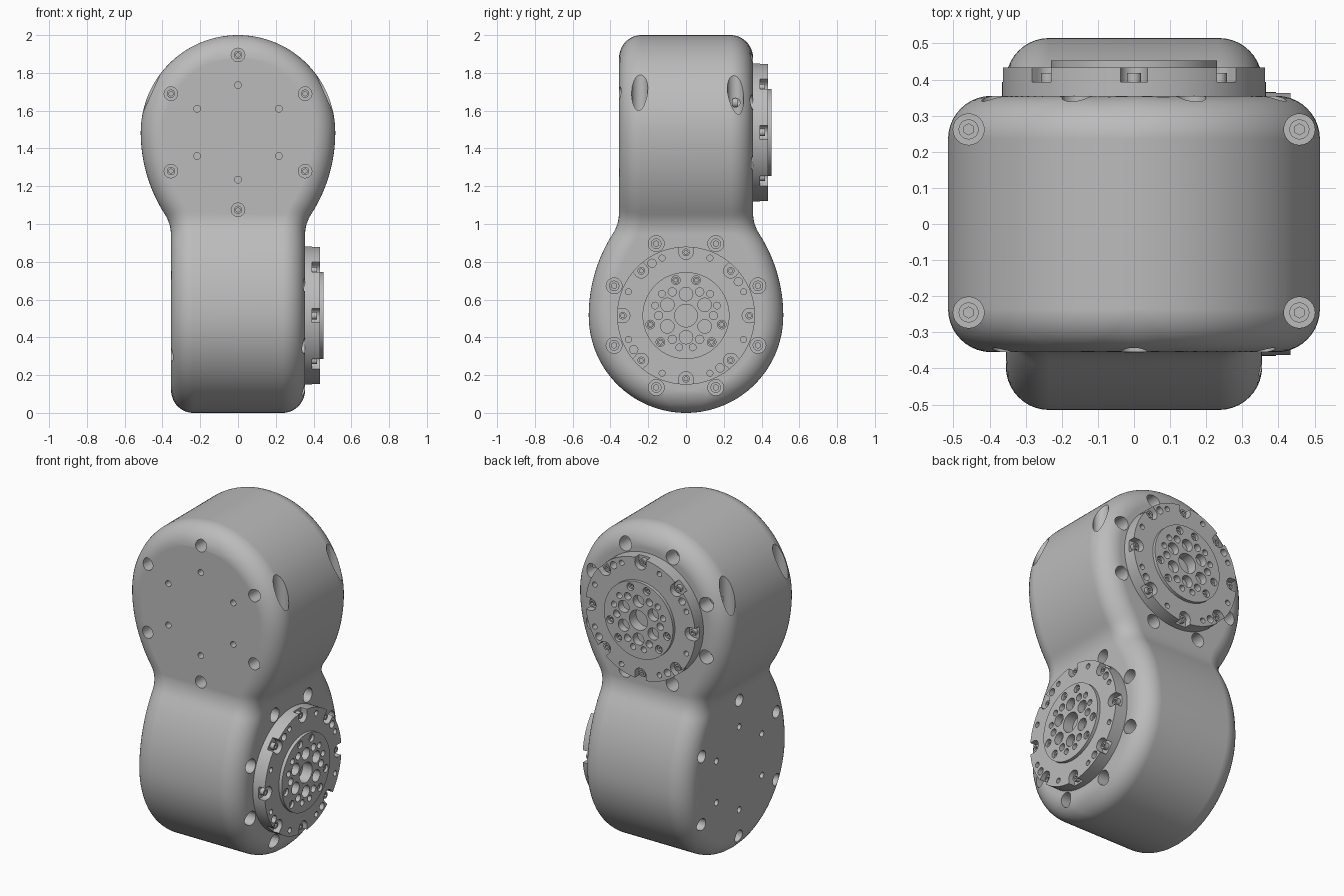
import bpy, bmesh
from math import sin, cos, acos, sqrt, pi, radians
from mathutils import Matrix, Vector

cube = bpy.data.objects.get("Cube")
if cube:
    bpy.data.objects.remove(cube, do_unlink=True)

grey = bpy.data.materials.new("satin_grey")
grey.use_nodes = True
COLOUR = (0.5, 0.5, 0.5, 1)
grey.diffuse_color = COLOUR
grey.node_tree.nodes["Principled BSDF"].inputs["Base Color"].default_value = COLOUR

R, H, F = 0.515, 0.355, 0.12      # joint radius, half depth, edge fillet
LOW, HIGH = R, 2 - R              # joint centre heights
FLANK, NECK = 0.8, 0.2            # convex flank and concave neck radii
NECK_U = sqrt((FLANK + NECK) ** 2 - (H + NECK - R + FLANK) ** 2)

# Joint frames: local z points out of the output side
JOINTS = {
    "lower": Matrix(((0, 0, 1, 0), (1, 0, 0, 0), (0, 1, 0, LOW), (0, 0, 0, 1))),
    "upper": Matrix(((-1, 0, 0, 0), (0, 0, 1, 0), (0, 1, 0, HIGH), (0, 0, 0, 1))),
}


def finish(bm, name):
    bmesh.ops.recalc_face_normals(bm, faces=bm.faces[:])
    mesh = bpy.data.meshes.new(name)
    bm.to_mesh(mesh)
    bm.free()
    mesh.materials.append(grey)
    obj = bpy.data.objects.new(name, mesh)
    bpy.context.collection.objects.link(obj)
    return obj


def select(obj):
    bpy.ops.object.select_all(action='DESELECT')
    obj.select_set(True)
    bpy.context.view_layer.objects.active = obj


def cut(obj, bm):
    cutter = finish(bm, "cutter")
    cutter.hide_render = True
    mod = obj.modifiers.new("cut", 'BOOLEAN')
    mod.object, mod.operation, mod.solver = cutter, 'DIFFERENCE', 'EXACT'
    mod.use_self = True
    select(obj)
    bpy.ops.object.modifier_apply(modifier=mod.name)
    bpy.data.objects.remove(cutter, do_unlink=True)


def smooth(obj):
    select(obj)
    bpy.ops.object.shade_smooth_by_angle(angle=radians(30))
    mod = obj.modifiers.new("normals", 'WEIGHTED_NORMAL')
    mod.keep_sharp = True


def cyl(bm, frame, x, y, z0, z1, r, sides=20):
    place = frame @ Matrix.Translation((x, y, (z0 + z1) / 2))
    bmesh.ops.create_cone(bm, cap_ends=True, segments=sides, radius1=r,
                          radius2=r, depth=abs(z1 - z0), matrix=place)


def polar(radius, degrees):
    return [(radius * cos(radians(a)), radius * sin(radians(a))) for a in degrees]


def circle_of(radius, count, start=0):
    return polar(radius, [start + 360 * k / count for k in range(count)])


# Half width of the housing outline, u measured from joint centre to neck
def width(u, inset):
    r, flank, neck = R - inset, FLANK - inset, NECK + inset
    if u < 0:
        return sqrt(max(0, r * r - u * u))
    if u < NECK_U * flank / (FLANK + NECK):
        return R - FLANK + sqrt(flank * flank - u * u)
    if u < NECK_U:
        return H + NECK - sqrt(neck * neck - (u - NECK_U) ** 2)
    return H - inset


def span(a, b, n):
    return [a + (b - a) * k / n for k in range(n)]


# Housing: stacked rounded sections, wide one way above and the other below
def make_housing():
    edge = acos((R - F) / R)
    us = [-R * cos(a) for a in span(0, edge, 14) + span(edge, pi / 2, 20)]
    us += span(0, HIGH - 1, 28)
    heights = [HIGH - u for u in us] + [1] + [LOW + u for u in reversed(us)]
    steps = 10
    bm = bmesh.new()
    rings = []
    for z in heights:
        start, end = 0, pi / 2
        if 2 - z < F:
            end = acos(max(0, min(1, 1 - (2 - z) / F)))
        if z < F:
            start = pi / 2 - acos(max(0, min(1, 1 - z / F)))
        corner = []
        for k in range(steps + 1):
            t = start + (end - start) * k / steps
            corner.append((width(HIGH - z, F * (1 - cos(t))),
                           width(z - LOW, F * (1 - sin(t)))))
        back = corner[::-1]
        ring = corner + [(-x, y) for x, y in back]
        ring += [(-x, -y) for x, y in corner] + [(x, -y) for x, y in back]
        rings.append([bm.verts.new((x, y, z)) for x, y in ring])
    n = len(rings[0])
    for a, b in zip(rings, rings[1:]):
        for k in range(n):
            m = (k + 1) % n
            bm.faces.new((a[k], a[m], b[m], b[k]))
    bmesh.ops.remove_doubles(bm, verts=bm.verts[:], dist=0.0004)
    bmesh.ops.dissolve_degenerate(bm, dist=0.0001, edges=bm.edges[:])
    # Merge the flat faces
    bmesh.ops.recalc_face_normals(bm, faces=bm.faces[:])
    for axis, side in ((0, -1), (0, 1), (1, -1), (1, 1)):
        flat = [f for f in bm.faces
                if all(abs(v.co[axis] * side - H) < 1e-4 for v in f.verts)]
        bmesh.ops.dissolve_faces(bm, faces=flat)
    return finish(bm, "housing")


housing = make_housing()
pockets, screws, sockets = bmesh.new(), bmesh.new(), bmesh.new()


# Socket-head screw sitting on a pocket floor
def screw(frame, x, y, floor, r, height, up=1):
    top = floor + up * height
    cyl(screws, frame, x, y, floor - up * 0.01, top, r, 16)
    cyl(sockets, frame, x, y, top - up * 0.02, top + up * 0.01, r * 0.55, 6)


for frame in JOINTS.values():
    # Screws around the output side
    for x, y in circle_of(0.412, 8, 22.5):
        cyl(pockets, frame, x, y, H - 0.11, H + 0.1, 0.042)
        screw(frame, x, y, H - 0.11, 0.028, 0.03)
    # Screws and small holes on the closed side
    for x, y in circle_of(0.41, 6, 30):
        cyl(pockets, frame, x, y, -H - 0.1, -H + 0.11, 0.036)
        screw(frame, x, y, -H + 0.11, 0.022, 0.03, -1)
    for x, y in circle_of(0.25, 6, 30):
        cyl(pockets, frame, x, y, -H - 0.1, -H + 0.04, 0.018, 16)

# Vertical screws on the shoulders
for x in (-0.458, 0.458):
    for y in (-0.245, 0.262):
        cyl(pockets, Matrix(), x, y, 1.5, 2.1, 0.043, 24)
        screw(Matrix(), x, y, 1.5, 0.028, 0.04)

cut(housing, pockets)
smooth(housing)

for name, frame in JOINTS.items():
    # Fixed outer flange with notches and holes
    bm = bmesh.new()
    cyl(bm, frame, 0, 0, H - 0.02, 0.434, 0.365, 96)
    flange = finish(bm, name + "_flange")
    holes = bmesh.new()
    cyl(holes, frame, 0, 0, 0.39, 0.5, 0.225, 72)
    for k in range(8):
        turn = frame @ Matrix.Rotation(k * pi / 4, 4, 'Z')
        cyl(holes, turn, 0.335, 0, 0.393, 0.5, 0.038)
        bmesh.ops.create_cube(holes, size=1, matrix=turn @ Matrix.LocRotScale(
            Vector((0.385, 0, 0.443)), None, Vector((0.1, 0.074, 0.1))))
        screw(turn, 0.335, 0, 0.393, 0.02, 0.025)
    for x, y in circle_of(0.33, 8, 22.5):
        cyl(holes, frame, x, y, 0.38, 0.5, 0.016, 14)
    for x, y in circle_of(0.33, 4, 33):
        cyl(holes, frame, x, y, 0.38, 0.5, 0.022, 16)
    cut(flange, holes)
    smooth(flange)

    # Rotating hub with bore, pockets and screw ring
    bm = bmesh.new()
    cyl(bm, frame, 0, 0, 0.38, 0.453, 0.23, 72)
    hub = finish(bm, name + "_hub")
    holes = bmesh.new()
    cyl(holes, frame, 0, 0, 0.39, 0.5, 0.06, 32)
    for x, y in circle_of(0.114, 6, 30):
        cyl(holes, frame, x, y, 0.41, 0.5, 0.036)
    for x, y in circle_of(0.145, 6):
        cyl(holes, frame, x, y, 0.41, 0.5, 0.022, 16)
    for x, y in polar(0.195, [b + s for b in (90, 210, 330) for s in (-16, 16)]):
        cyl(holes, frame, x, y, 0.415, 0.5, 0.023, 16)
        screw(frame, x, y, 0.415, 0.018, 0.025)
    for x, y in polar(0.172, [b + s for b in (90, 210, 330) for s in (-48, 48)]):
        cyl(holes, frame, x, y, 0.41, 0.5, 0.018, 14)
    cut(hub, holes)
    smooth(hub)

fasteners = finish(screws, "screws")
cut(fasteners, sockets)
smooth(fasteners)
